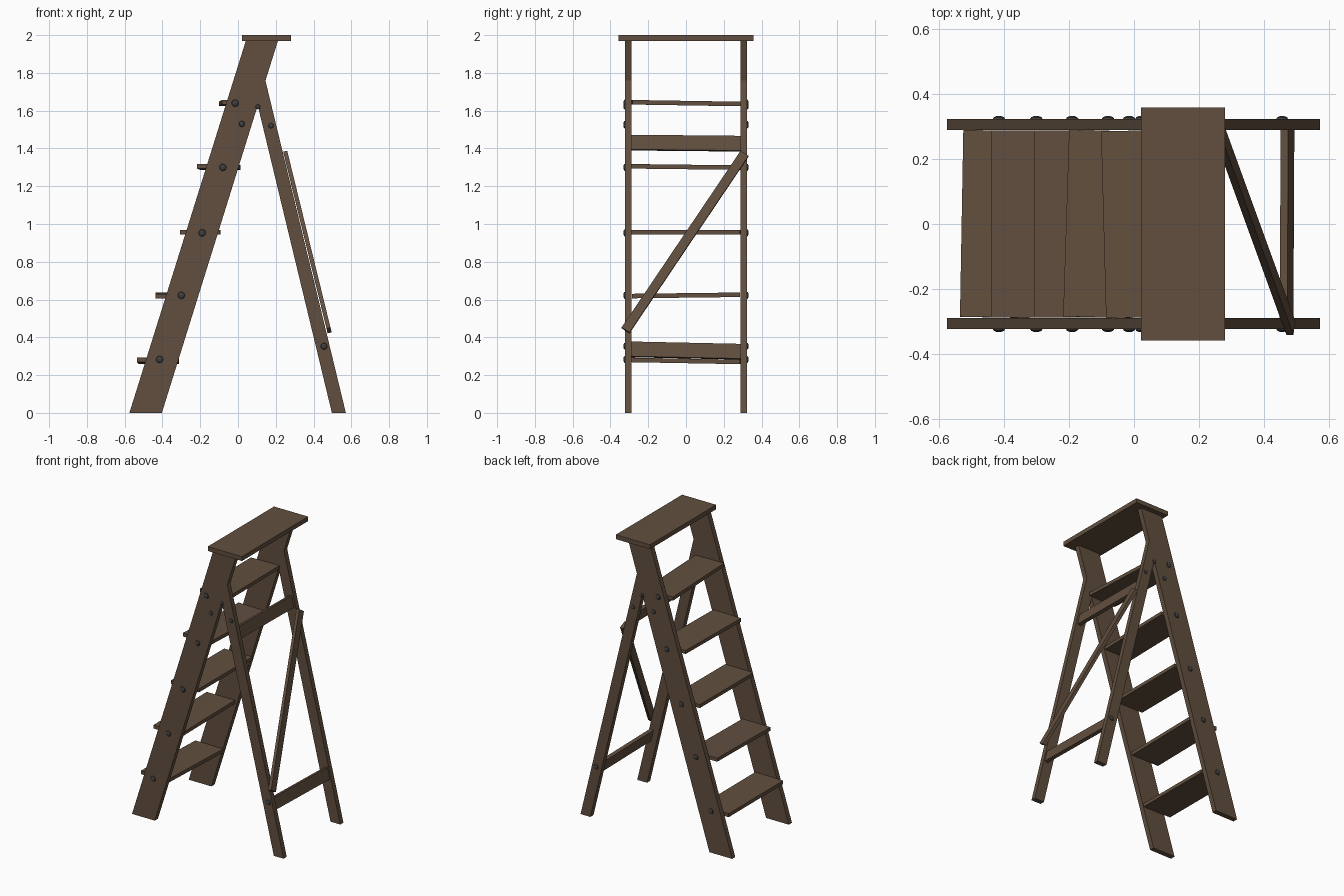
import bpy, math
from mathutils import Vector, Matrix

if "Cube" in bpy.data.objects:
    bpy.data.objects.remove(bpy.data.objects["Cube"])


def material(name, rgb):
    m = bpy.data.materials.new(name)
    m.diffuse_color = (*rgb, 1)
    m.use_nodes = True
    m.node_tree.nodes["Principled BSDF"].inputs["Base Color"].default_value = m.diffuse_color
    return m


WOOD = material("brown wood", (0.12, 0.078, 0.049))
IRON = material("dark iron", (0.05, 0.05, 0.05))


def mesh_object(name, verts, faces, mat):
    me = bpy.data.meshes.new(name)
    me.from_pydata(verts, [], faces)
    me.materials.append(mat)
    ob = bpy.data.objects.new(name, me)
    bpy.context.collection.objects.link(ob)
    return ob


def prism(name, profile, y0, y1):
    """Extrude an xz profile (counter-clockwise seen from the front) along y."""
    n = len(profile)
    verts = [(x, y, z) for y in (y0, y1) for x, z in profile]
    faces = [tuple(range(n)), tuple(reversed(range(n, 2 * n)))]
    faces += [(i, i + n, (i + 1) % n + n, (i + 1) % n) for i in range(n)]
    return mesh_object(name, verts, faces, WOOD)


def box(name, centre, size, rot):
    bpy.ops.mesh.primitive_cube_add(size=1)
    ob = bpy.context.object
    ob.name = name
    ob.data.materials.append(WOOD)
    ob.data.transform(Matrix.Translation(centre) @ rot.to_4x4() @ Matrix.Diagonal((*size, 1)))
    return ob


def bolt(name, x, z, side, r):
    """Domed bolt head on the outer face of a rail or leg."""
    bpy.ops.mesh.primitive_uv_sphere_add(segments=12, ring_count=6, radius=1)
    ob = bpy.context.object
    ob.name = name
    ob.data.materials.append(IRON)
    ob.data.transform(Matrix.Translation((x, side * 0.323, z)) @ Matrix.Diagonal((r, 0.009, r, 1))
                      @ Matrix.Rotation(math.pi / 2, 4, 'X'))
    bpy.ops.object.shade_smooth_by_angle()


# Top board
box("top_board", Vector((0.151, 0, 1.985)), (0.258, 0.716, 0.03), Matrix.Identity(3))

# Side rails, rear legs and bolts, on both sides
bolts = [(-0.015, 1.64, .019), (-0.08, 1.30, .019), (-0.19, 0.953, .019), (-0.30, 0.622, .019),
         (-0.415, 0.283, .019), (0.02, 1.53, .016), (0.105, 1.62, .013), (0.175, 1.52, .014),
         (0.455, 0.353, .018)]
for s, label in ((-1, "front"), (1, "back")):
    y0, y1 = sorted((s * 0.289, s * 0.323))
    prism("side_rail_" + label, [(-0.575, 0), (-0.403, 0), (0.212, 1.972), (0.042, 1.972)], y0, y1)
    prism("rear_leg_" + label, [(0.497, 0), (0.571, 0), (0.145, 1.76), (0.104, 1.63)], y0, y1)
    for i, (x, z, r) in enumerate(bolts):
        bolt(f"bolt_{label}_{i + 1}", x, z, s, r)

# Steps, each slightly crooked: front edge x, height, yaw, roll
steps = [(-0.53, 0.275, -0.018, -0.018), (-0.438, 0.622, 0.0, 0.012), (-0.307, 0.957, -0.004, 0.0),
         (-0.209, 1.302, -0.032, -0.012), (-0.094, 1.64, 0.027, -0.016)]
for i, (x, z, yaw, roll) in enumerate(steps):
    rot = Matrix.Rotation(yaw, 3, 'Z') @ Matrix.Rotation(roll, 3, 'X')
    box(f"step_{i + 1}", Vector((x + 0.107, 0, z)), (0.213, 0.574, 0.024), rot)

# Cross planks between the rear legs
lean = math.atan(-0.242)
for name, x, z, roll in (("lower_plank", 0.47, 0.33, -0.022), ("upper_plank", 0.2, 1.428, -0.01)):
    rot = Matrix.Rotation(lean, 3, 'Y') @ Matrix.Rotation(roll, 3, 'X')
    box(name, Vector((x, 0, z)), (0.024, 0.578, 0.08), rot)

# Diagonal brace on the back of the rear legs
p0, p1 = Vector((0.482, -0.32, 0.437)), Vector((0.253, 0.31, 1.372))
along = (p1 - p0).normalized()
across = along.cross(Vector((0.972, 0, 0.236))).normalized()
normal = across.cross(along)
basis = Matrix((normal, across, along)).transposed()
if basis.determinant() < 0:
    basis = Matrix((normal, -across, along)).transposed()
box("diagonal_brace", (p0 + p1) / 2, (0.022, 0.05, (p1 - p0).length), basis)
